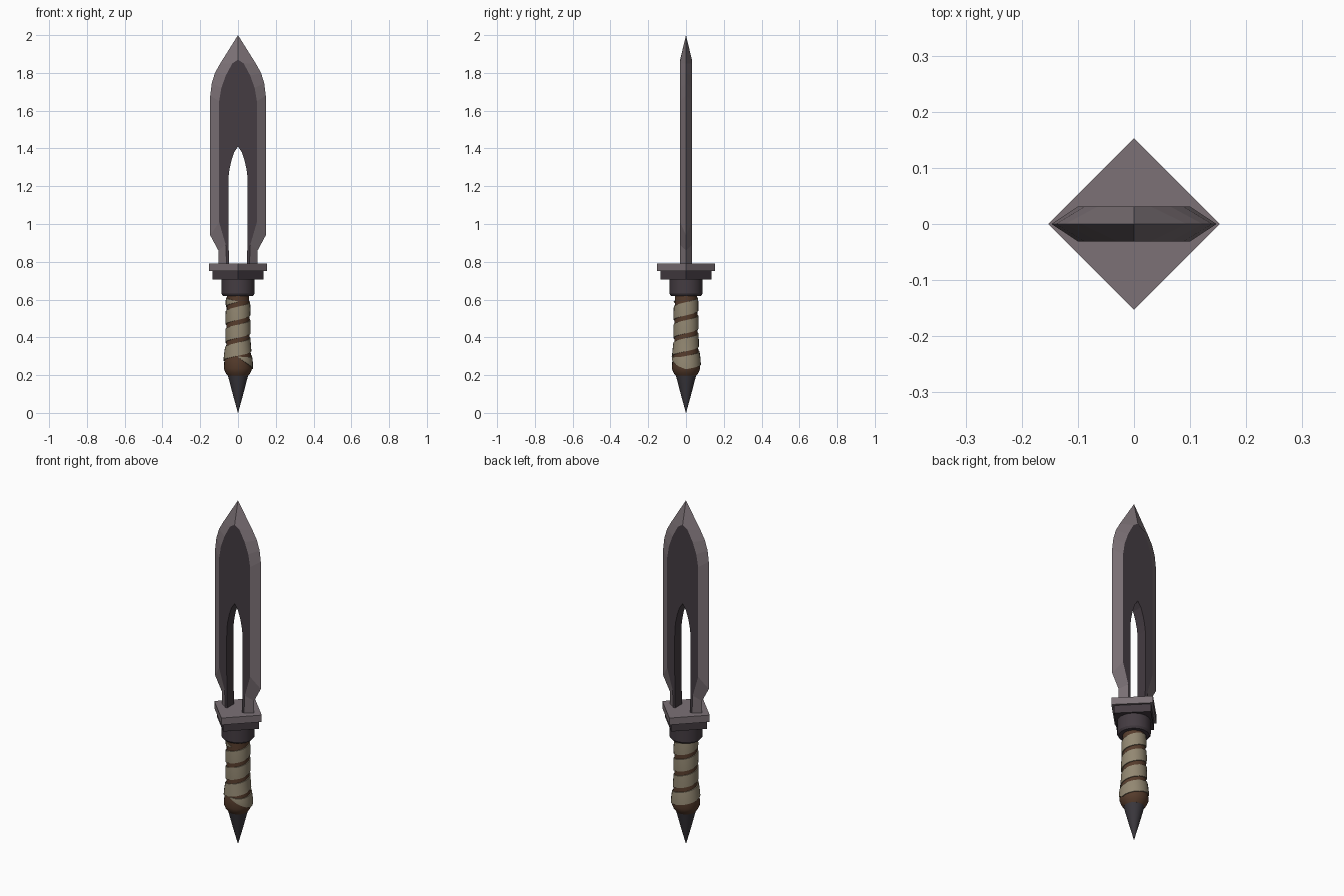
import bpy, bmesh, math

if "Cube" in bpy.data.objects:
    bpy.data.objects.remove(bpy.data.objects["Cube"])


def material(name, rgb):
    m = bpy.data.materials.new(name)
    m.diffuse_color = (*rgb, 1)
    m.use_nodes = True
    m.node_tree.nodes["Principled BSDF"].inputs["Base Color"].default_value = m.diffuse_color
    return m


STEEL = material("light steel", (0.20, 0.165, 0.18))
DARK = material("dark steel", (0.058, 0.045, 0.054))
POMMEL = material("pommel iron", (0.042, 0.038, 0.046))
LEATHER = material("brown leather", (0.092, 0.045, 0.025))
CLOTH = material("tan cloth", (0.29, 0.245, 0.168))


def finish(bm, name, mats, smooth=None):
    bmesh.ops.remove_doubles(bm, verts=bm.verts, dist=1e-5)
    bmesh.ops.recalc_face_normals(bm, faces=bm.faces)
    me = bpy.data.meshes.new(name)
    bm.to_mesh(me)
    bm.free()
    ob = bpy.data.objects.new(name, me)
    bpy.context.collection.objects.link(ob)
    for m in mats:
        me.materials.append(m)
    if smooth:
        bpy.ops.object.select_all(action='DESELECT')
        ob.select_set(True)
        bpy.context.view_layer.objects.active = ob
        bpy.ops.object.shade_smooth_by_angle(angle=math.radians(smooth))
    return ob


def lathe(name, profile, sides, mat, smooth=None):
    """Revolve (radius, z) rings around z, closed at both ends."""
    bm = bmesh.new()
    rings = []
    for r, z in profile:
        rings.append([bm.verts.new((r * math.cos(2 * math.pi * i / sides),
                                    r * math.sin(2 * math.pi * i / sides), z))
                      for i in range(sides)])
    for a, b in zip(rings, rings[1:]):
        for i in range(sides):
            j = (i + 1) % sides
            bm.faces.new((a[i], a[j], b[j], b[i]))
    bm.faces.new(rings[0])
    bm.faces.new(rings[-1])
    return finish(bm, name, [mat], smooth)


# Blade: matching (x, z) lines for cutting edge, bevel ridge and central slot
EDGE = [(.104, .78), (.104, .86), (.147, .94), (.147, 1.3), (.147, 1.68),
        (.139, 1.745), (.122, 1.80), (.094, 1.85), (0, 2.0)]
RIDGE = [(.06, .78), (.065, .89), (.10, 1.01), (.10, 1.3), (.10, 1.65),
         (.088, 1.72), (.065, 1.785), (.03, 1.85), (0, 1.87)]
SLOT = [(.047, .78), (.05, .9), (.051, 1.0), (.051, 1.2), (.05, 1.25),
        (.045, 1.29), (.035, 1.335), (.02, 1.38), (0, 1.41)]
T = 0.031
bm = bmesh.new()


def line(pts, sx, y):
    return [bm.verts.new((sx * x, y, z)) for x, z in pts]


for sx in (1, -1):
    loops = [line(EDGE, sx, 0), line(RIDGE, sx, T), line(SLOT, sx, T),
             line(SLOT, sx, -T), line(RIDGE, sx, -T)]
    for k in range(5):
        a, b = loops[k], loops[(k + 1) % 5]
        for i in range(len(EDGE) - 1):
            f = bm.faces.new((a[i], a[i + 1], b[i + 1], b[i]))
            f.material_index = 0 if k in (0, 4) else 1
    bm.faces.new([l[0] for l in loops])
finish(bm, "blade", [STEEL, DARK])

# Guard: two stacked diamond plates over a round collar
lathe("guard_top_plate", [(.153, .75), (.153, .79)], 4, STEEL)
lathe("guard_lower_plate", [(.136, .705), (.136, .75)], 4, DARK)
lathe("collar", [(.08, .62), (.088, .632), (.088, .705)], 16, DARK, 30)

# Grip core and pointed pommel
GRIP = [(.053, .195), (.066, .212), (.075, .235), (.072, .28), (.062, .36), (.059, .62)]
lathe("grip_core", GRIP, 24, LEATHER, 40)
lathe("pommel_spike", [(.0005, 0), (.028, .10), (.054, .20)], 24, POMMEL, 40)


def grip_radius(z):
    for (r0, z0), (r1, z1) in zip(GRIP, GRIP[1:]):
        if z <= z1:
            return r0 + (r1 - r0) * max(0, (z - z0) / (z1 - z0))
    return GRIP[-1][0]


# Cloth wrap: four-turn rising ribbon, tapered at both ends on the front
bm = bmesh.new()
STEPS, TURNS, PITCH = 24, 4, 0.095
prev = None
for s in range(STEPS * TURNS + 1):
    t = s / STEPS
    low = .2075 + PITCH * t
    high = min(.2775 + PITCH * t, .612)
    if t < .25:
        k = 1 - t / .25
        low += (.295 - low) * k
        high += (.30 - high) * k
    if t > 3.75:
        k = (t - 3.75) / .25
        high += (.59 - high) * k
    ang = 2 * math.pi * t - math.pi / 2
    section = []
    for f, off in ((0, -.004), (0, .005), (.5, .006), (1, .005), (1, -.004)):
        z = low + (high - low) * f
        r = grip_radius(z) + off
        section.append(bm.verts.new((r * math.cos(ang), r * math.sin(ang), z)))
    if prev:
        for i in range(4):
            bm.faces.new((prev[i], section[i], section[i + 1], prev[i + 1]))
    prev = section
finish(bm, "grip_wrap", [CLOTH], 40)
